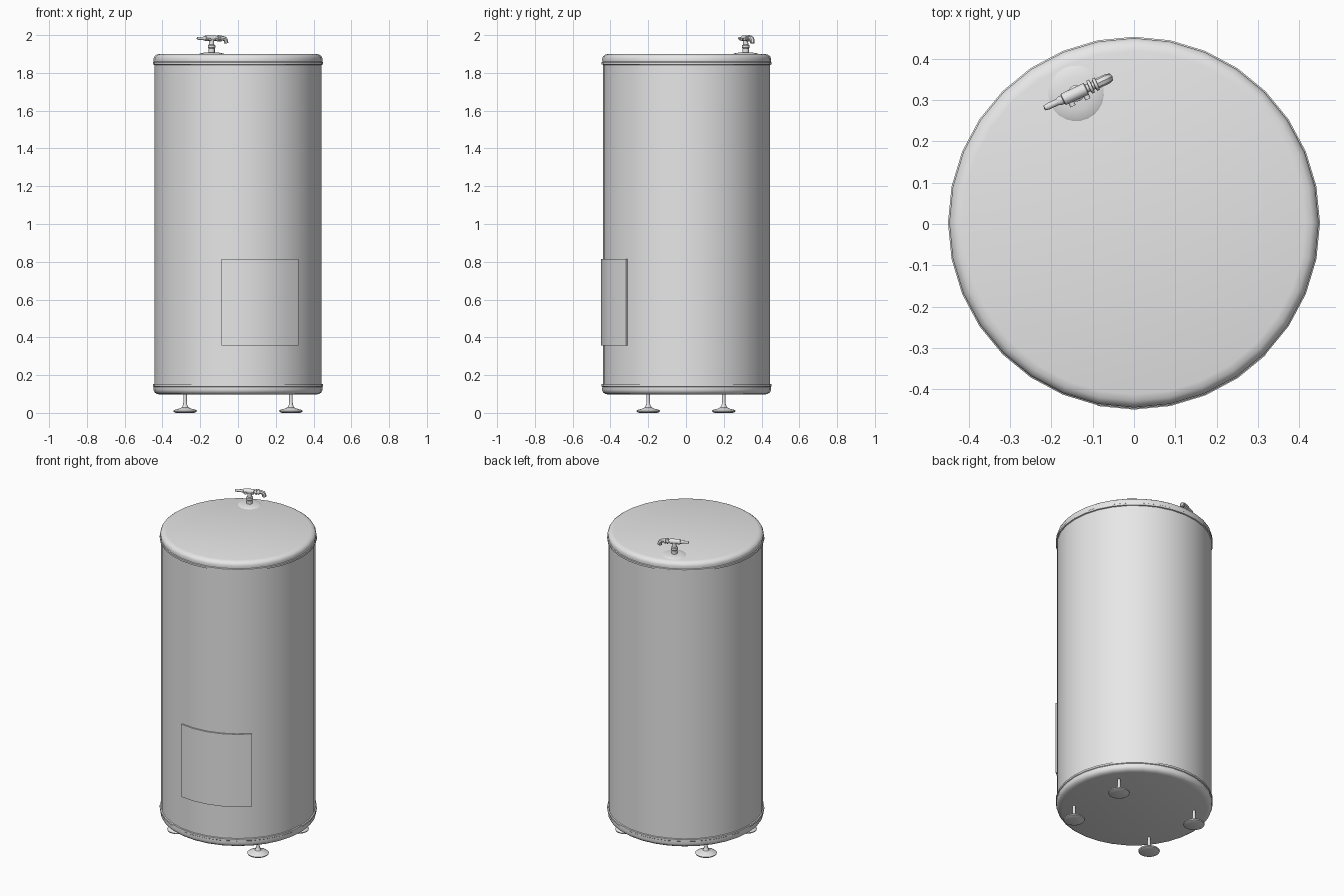
import bpy, bmesh, math
from mathutils import Matrix, Vector

cube = bpy.data.objects.get("Cube")
if cube:
    bpy.data.objects.remove(cube, do_unlink=True)

grey = bpy.data.materials.new("light_grey_metal")
grey.use_nodes = True
grey.diffuse_color = (0.8, 0.8, 0.8, 1)
grey.node_tree.nodes["Principled BSDF"].inputs["Base Color"].default_value = (0.8, 0.8, 0.8, 1)


def activate(obj):
    bpy.ops.object.select_all(action='DESELECT')
    obj.select_set(True)
    bpy.context.view_layer.objects.active = obj


def finish(name, bm, matrix=Matrix(), angle=35):
    bmesh.ops.remove_doubles(bm, verts=bm.verts, dist=1e-5)
    bmesh.ops.recalc_face_normals(bm, faces=bm.faces)
    mesh = bpy.data.meshes.new(name)
    bm.to_mesh(mesh)
    bm.free()
    mesh.materials.append(grey)
    obj = bpy.data.objects.new(name, mesh)
    obj.matrix_world = matrix
    bpy.context.collection.objects.link(obj)
    activate(obj)
    bpy.ops.object.shade_smooth_by_angle(angle=math.radians(angle))
    return obj


def lathe(name, profile, steps=32, matrix=Matrix()):
    """Spin a (radius, height) profile around the local z axis."""
    bm = bmesh.new()
    verts = [bm.verts.new((r, 0, z)) for r, z in profile]
    edges = [bm.edges.new(pair) for pair in zip(verts, verts[1:])]
    bmesh.ops.spin(bm, geom=verts + edges, axis=(0, 0, 1), cent=(0, 0, 0),
                   angle=math.tau, steps=steps, use_duplicate=False)
    return finish(name, bm, matrix)


CENTRE = Matrix.Translation((0, 0.003, 0))

# Tank shell
lathe("tank_body", [(0.443, 0.13), (0.443, 1.87)], matrix=CENTRE)

# Rounded end caps, one profile mirrored for top and bottom
cap = [(0.44, -0.058), (0.45, -0.055), (0.45, -0.044), (0.446, -0.041),
       (0.447, -0.024), (0.442, -0.012), (0.431, -0.004), (0.415, 0), (0, 0)]
lathe("top_lid", [(r, 1.9 + z) for r, z in cap], matrix=CENTRE)
lathe("bottom_cap", [(r, 0.097 - z) for r, z in cap], matrix=CENTRE)

# Curved access panel, following five facets of the shell
bm = bmesh.new()
rings = []
for i in range(6):
    a = math.radians(-101.25 + 11.25 * i)
    rings.append([bm.verts.new((r * math.cos(a), r * math.sin(a), z))
                  for r, z in ((0.438, 0.357), (0.452, 0.357), (0.452, 0.815), (0.438, 0.815))])
for a, b in zip(rings, rings[1:]):
    for k in range(4):
        bm.faces.new((a[k], b[k], b[(k + 1) % 4], a[(k + 1) % 4]))
bm.faces.new(rings[0])
bm.faces.new(rings[-1])
finish("access_panel", bm, CENTRE)

# Four levelling feet
foot = [(0, 0), (0.048, 0), (0.06, 0.005), (0.062, 0.011), (0.057, 0.016),
        (0.036, 0.021), (0.018, 0.029), (0.011, 0.042), (0.009, 0.06), (0.009, 0.11)]
for xn, x in (("left", 0.28), ("right", -0.28)):
    for yn, y in (("front", -0.2), ("back", 0.2)):
        lathe(f"{yn}_{xn}_foot", foot, 20, Matrix.Translation((x, y, 0)))

# Tap: flange, stem and collar
TAP = Matrix.Translation((-0.14, 0.316, 0)) @ Matrix.Rotation(math.radians(25), 4, 'Z')
lathe("tap_flange", [(0.069, 1.89), (0.069, 1.899), (0.062, 1.903), (0.04, 1.907), (0, 1.91)], 24, TAP)
lathe("tap_stem", [(0.017, 1.9), (0.017, 1.93), (0.02, 1.934), (0.02, 1.946),
                   (0.014, 1.95), (0.012, 1.985)], 16, TAP)

# Horizontal tap barrel, tapering to the handle end
barrel = [(0, -0.086), (0.006, -0.084), (0.008, -0.075), (0.008, -0.05), (0.011, -0.044),
          (0.011, -0.036), (0.015, -0.034), (0.015, 0.026), (0.01, 0.028), (0.01, 0.034),
          (0.017, 0.035), (0.017, 0.042), (0.01, 0.043), (0.01, 0.048),
          (0.016, 0.049), (0.016, 0.056), (0.01, 0.057)]
ALONG = Matrix.Rotation(math.radians(90), 4, 'Y')
lathe("tap_barrel", barrel, 16, TAP @ Matrix.Translation((0, 0, 1.983)) @ ALONG)

# Small side plugs on the barrel
for i, x in enumerate((-0.02, 0.02)):
    lathe(f"tap_plug_{i + 1}", [(0.007, 0), (0.007, 0.025), (0, 0.025)], 12,
          TAP @ Matrix.Translation((x, 0, 1.978)) @ Matrix.Rotation(math.radians(90), 4, 'X'))

# Spout curling down at the end
curve = bpy.data.curves.new("tap_spout", 'CURVE')
curve.dimensions = '3D'
curve.bevel_depth = 0.0125
curve.bevel_resolution = 2
curve.use_fill_caps = True
path = [(0.05, 1.983), (0.068, 1.983), (0.079, 1.979), (0.084, 1.971), (0.085, 1.957)]
spline = curve.splines.new('POLY')
spline.points.add(len(path) - 1)
for p, (x, z) in zip(spline.points, path):
    p.co = (x, 0, z, 1)
spout = bpy.data.objects.new("tap_spout", curve)
spout.matrix_world = TAP
curve.materials.append(grey)
bpy.context.collection.objects.link(spout)
activate(spout)
bpy.ops.object.convert(target='MESH')
bpy.ops.object.shade_smooth_by_angle(angle=math.radians(40))
